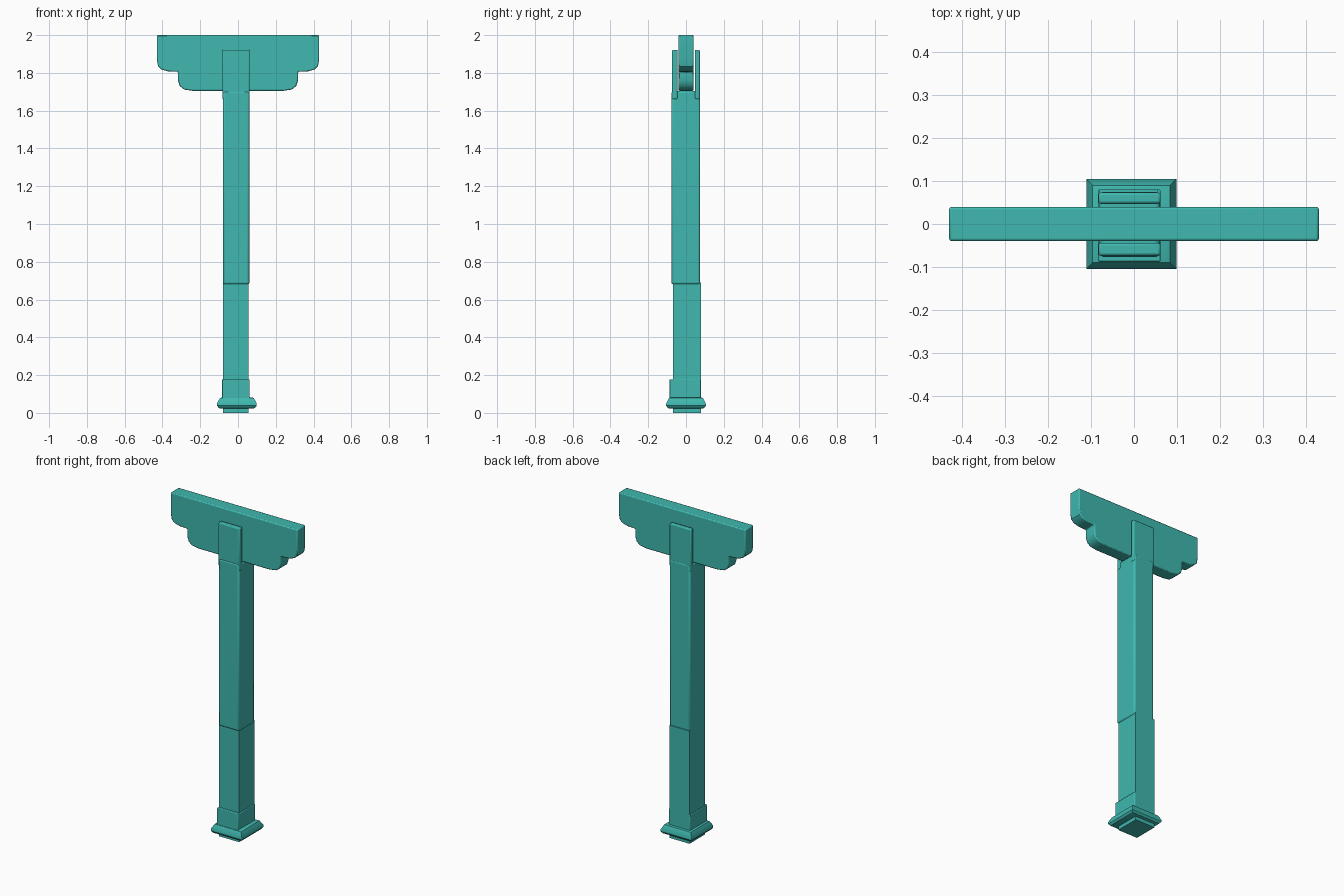
import bpy
import bmesh

if "Cube" in bpy.data.objects:
    bpy.data.objects.remove(bpy.data.objects["Cube"], do_unlink=True)

teal = bpy.data.materials.new("teal_paint")
teal.use_nodes = True
teal.diffuse_color = (0.05, 0.48, 0.43, 1)
teal.node_tree.nodes["Principled BSDF"].inputs["Base Color"].default_value = teal.diffuse_color


def finish(name, bm, bevel=0.0, segments=2):
    bmesh.ops.recalc_face_normals(bm, faces=bm.faces[:])
    mesh = bpy.data.meshes.new(name)
    bm.to_mesh(mesh)
    bm.free()
    mesh.materials.append(teal)
    obj = bpy.data.objects.new(name, mesh)
    bpy.context.collection.objects.link(obj)
    if bevel:
        mod = obj.modifiers.new("soft_edges", "BEVEL")
        mod.width = bevel
        mod.segments = segments
        mod.limit_method = "ANGLE"
        mod.angle_limit = 0.7
    bpy.ops.object.select_all(action="DESELECT")
    obj.select_set(True)
    bpy.context.view_layer.objects.active = obj
    bpy.ops.object.shade_smooth_by_angle(angle=0.6)
    return obj


def box(name, x, y, z, bevel=0.0):
    bm = bmesh.new()
    bmesh.ops.create_cube(bm, size=1)
    for v in bm.verts:
        v.co = [lo + (c + 0.5) * (hi - lo) for c, (lo, hi) in zip(v.co, (x, y, z))]
    return finish(name, bm, bevel)


def extrude(name, points, axis, start, end, bevel=0.0):
    """Extrude a (horizontal, z) outline along the x or y axis."""
    bm = bmesh.new()
    place = (lambda h, z: (start, h, z)) if axis == "x" else (lambda h, z: (h, start, z))
    face = bm.faces.new([bm.verts.new(place(h, z)) for h, z in points])
    new = bmesh.ops.extrude_face_region(bm, geom=[face])["geom"]
    for v in new:
        if isinstance(v, bmesh.types.BMVert):
            setattr(v.co, axis, end)
    return finish(name, bm, bevel)


# Stepped crossbar with rounded lower corners
half = [(0.43, 2.0), (0.43, 1.87), (0.423, 1.835), (0.405, 1.818), (0.37, 1.808),
        (0.318, 1.806), (0.318, 1.76), (0.308, 1.73), (0.285, 1.712), (0.24, 1.705)]
outline = half + [(-x, z) for x, z in reversed(half)]
extrude("crossbar", outline, "y", -0.04, 0.04, 0.006)

# Upper post and the two fork prongs that grip the crossbar
box("upper_post", (-0.08, 0.06), (-0.077, 0.075), (0.68, 1.703), 0.01)
box("front_prong", (-0.083, 0.062), (-0.074, -0.044), (1.66, 1.922), 0.006)
box("back_prong", (-0.083, 0.062), (0.047, 0.073), (1.66, 1.922), 0.006)

# Lower post, running down to the foot
box("lower_post", (-0.08, 0.055), (-0.07, 0.08), (0.0, 0.69))
box("collar", (-0.084, 0.062), (-0.088, 0.08), (0.07, 0.178), 0.004)

# Square base flange with sloping top and undercut
bm = bmesh.new()
rings = []
for size, z in ((0.084, 0.022), (0.096, 0.026), (0.105, 0.038), (0.105, 0.05), (0.09, 0.078), (0.08, 0.082)):
    rings.append([bm.verts.new((-0.006 + sx * size, sy * size, z))
                  for sx, sy in ((-1, -1), (1, -1), (1, 1), (-1, 1))])
for low, high in zip(rings, rings[1:]):
    for i in range(4):
        j = (i + 1) % 4
        bm.faces.new((low[i], low[j], high[j], high[i]))
bm.faces.new(rings[0])
bm.faces.new(rings[-1])
finish("base_flange", bm)
